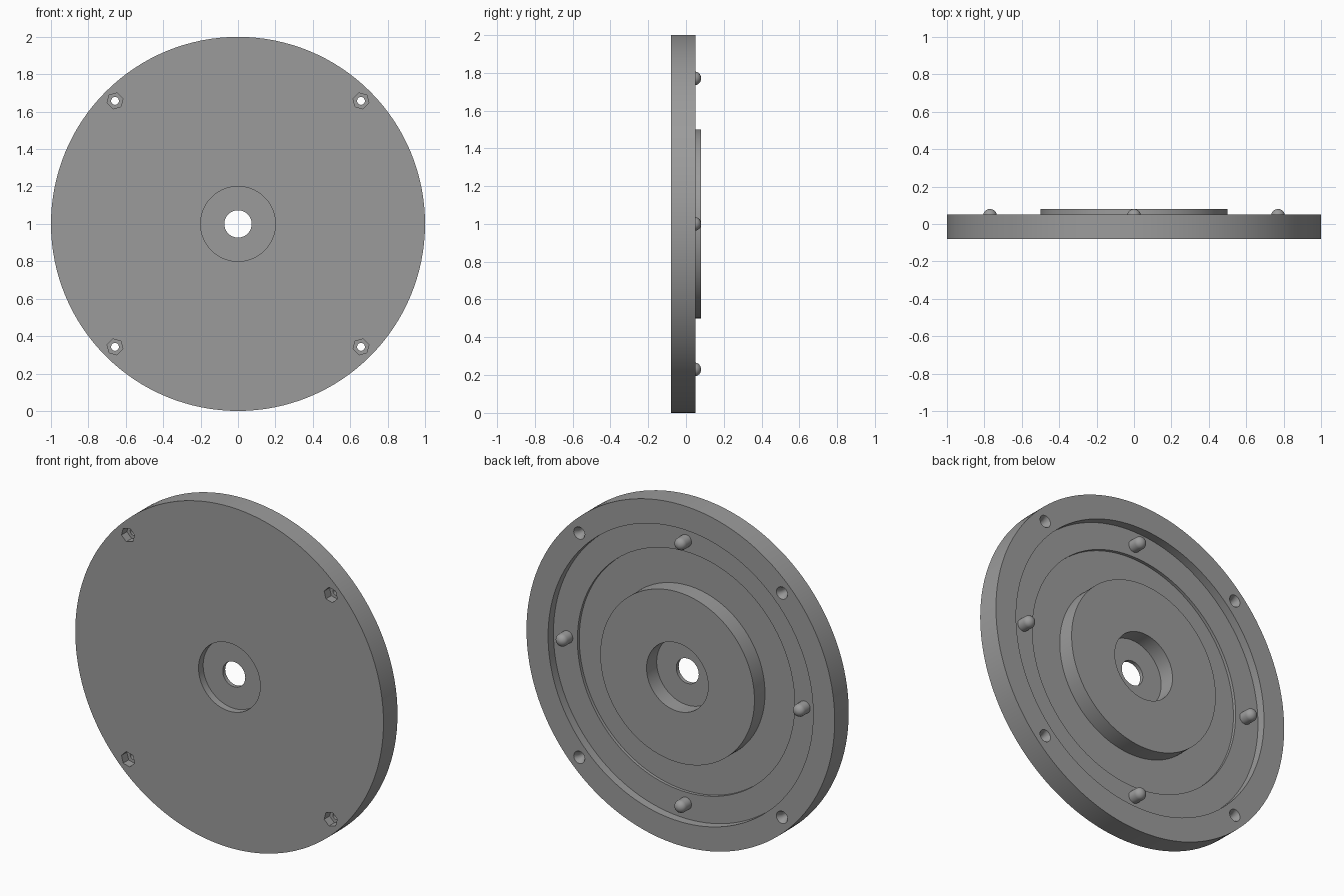
import bpy, bmesh, math

if "Cube" in bpy.data.objects:
    bpy.data.objects.remove(bpy.data.objects["Cube"])

grey = bpy.data.materials.new("mid grey")
grey.diffuse_color = (0.33, 0.33, 0.33, 1)
grey.use_nodes = True
grey.node_tree.nodes["Principled BSDF"].inputs["Base Color"].default_value = grey.diffuse_color


def lathe(name, profile, x=0, z=1, sides=128, phase=0, closed=False):
    """Revolve (radius, y) points about a y-parallel axis through x, z."""
    bm = bmesh.new()
    rings = []
    for i in range(sides):
        a = phase + 2 * math.pi * i / sides
        rings.append([bm.verts.new((x + r * math.cos(a), y, z + r * math.sin(a)))
                      for r, y in profile])
    n = len(profile)
    for i in range(sides):
        p, q = rings[i], rings[(i + 1) % sides]
        for j in range(n if closed else n - 1):
            k = (j + 1) % n
            bm.faces.new((p[j], p[k], q[k], q[j]))
    bmesh.ops.remove_doubles(bm, verts=bm.verts, dist=1e-5)
    bmesh.ops.recalc_face_normals(bm, faces=bm.faces)
    mesh = bpy.data.meshes.new(name)
    bm.to_mesh(mesh)
    bm.free()
    mesh.materials.append(grey)
    ob = bpy.data.objects.new(name, mesh)
    bpy.context.collection.objects.link(ob)
    return ob


def smooth(ob):
    bpy.ops.object.select_all(action='DESELECT')
    ob.select_set(True)
    bpy.context.view_layer.objects.active = ob
    bpy.ops.object.shade_smooth_by_angle(angle=math.radians(30))


# Disc with stepped back recess, raised hub and bores on both sides of a thin web
disc = lathe("disc", [
    (0.20, -0.08), (1.0, -0.08), (1.0, 0.05), (0.86, 0.05), (0.86, 0.0),
    (0.705, 0.0), (0.705, -0.018), (0.50, -0.018), (0.50, 0.08), (0.20, 0.08),
    (0.20, -0.014), (0.073, -0.014), (0.073, -0.037), (0.20, -0.037)], closed=True)

# Corner bolt holes: hex nut pocket in front, countersunk bore behind
cutters = []
for i in range(4):
    a = math.radians(45 + 90 * i)
    x, z = 0.93 * math.cos(a), 1 + 0.93 * math.sin(a)
    cutters.append(lathe("nut_cutter", [(0, -0.12), (0.044, -0.12), (0.044, -0.03),
                                        (0, -0.03)], x, z, 6, a))
    cutters.append(lathe("bolt_cutter", [(0, -0.11), (0.021, -0.11), (0.021, 0.02),
                                         (0.036, 0.05), (0.036, 0.1), (0, 0.1)], x, z, 24))
for c in cutters:
    m = disc.modifiers.new("hole", 'BOOLEAN')
    m.operation, m.solver, m.object = 'DIFFERENCE', 'EXACT', c
bpy.context.view_layer.update()
cut = bpy.data.meshes.new_from_object(
    disc.evaluated_get(bpy.context.evaluated_depsgraph_get()))
disc.modifiers.clear()
disc.data = cut
for c in cutters:
    bpy.data.objects.remove(c)
smooth(disc)

# Round-tipped pins standing in the back groove
dome = [(0.036 * math.cos(t * math.pi / 12), 0.047 + 0.033 * math.sin(t * math.pi / 12))
        for t in range(6)] + [(0, 0.08)]
for i in range(4):
    a = math.pi / 2 * i
    smooth(lathe("pin", [(0.036, -0.005)] + dome,
                 0.77 * math.cos(a), 1 + 0.77 * math.sin(a), 24))
